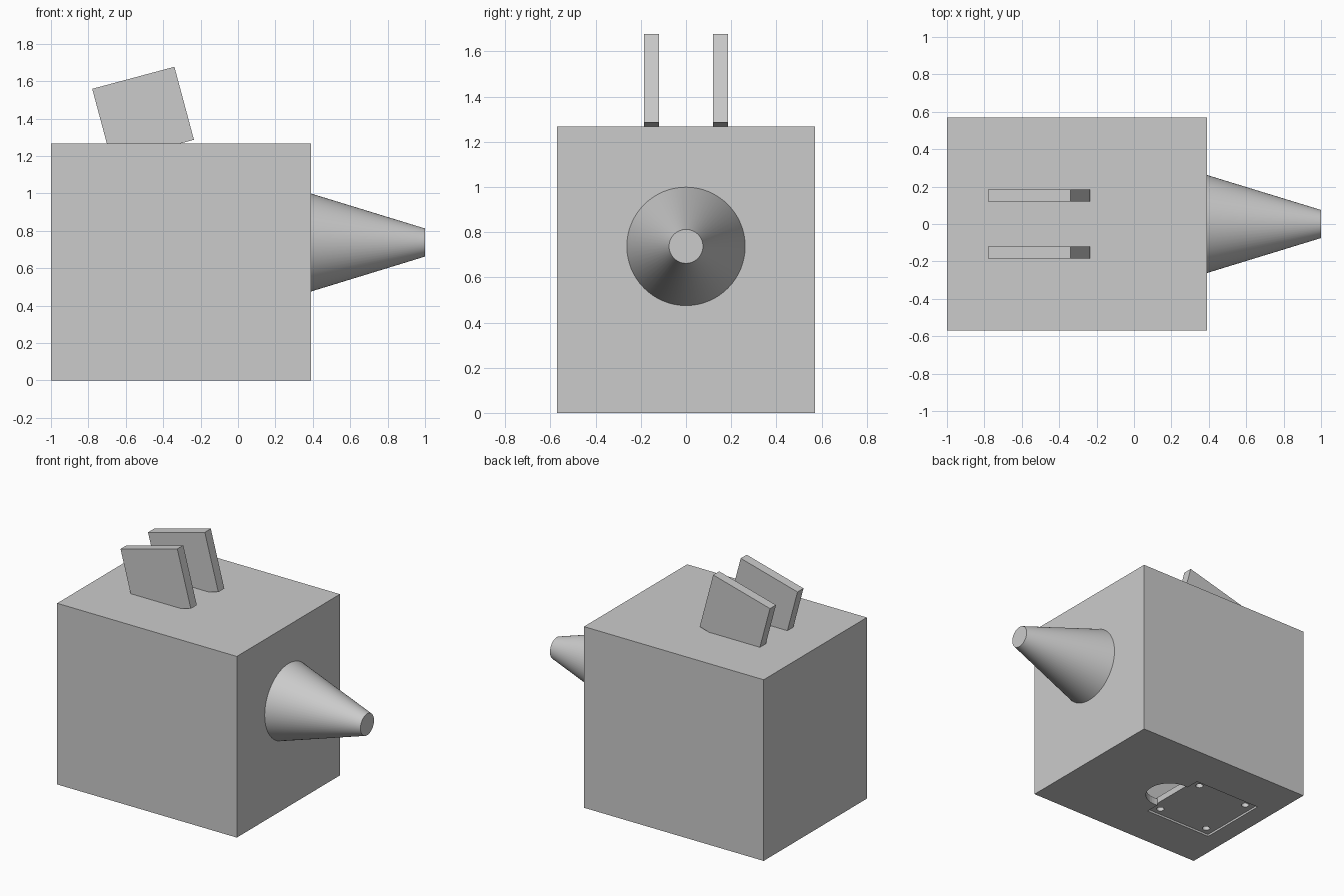
import bpy
from math import radians, pi

if "Cube" in bpy.data.objects:
    bpy.data.objects.remove(bpy.data.objects["Cube"], do_unlink=True)

grey = bpy.data.materials.new("plain_grey")
grey.use_nodes = True
grey.diffuse_color = (0.6, 0.6, 0.6, 1)
grey.node_tree.nodes["Principled BSDF"].inputs["Base Color"].default_value = (0.6, 0.6, 0.6, 1)


def finish(name):
    obj = bpy.context.object
    obj.name = name
    obj.data.materials.append(grey)
    return obj


def block(name, x, y, z, tilt=0):
    """Box given by its (min, max) range on each axis, tilted about y."""
    ranges = (x, y, z)
    bpy.ops.mesh.primitive_cube_add(size=1, location=[(a + b) / 2 for a, b in ranges])
    obj = bpy.context.object
    obj.scale = [b - a for a, b in ranges]
    bpy.ops.object.transform_apply(location=False, rotation=False, scale=True)
    obj.rotation_euler.y = tilt
    return finish(name)


def rod(name, x, y, radius, depth=0.3):
    bpy.ops.mesh.primitive_cylinder_add(vertices=48, radius=radius, depth=depth, location=(x, y, 0))
    return finish(name)


def cut(target, cutter):
    cutter.hide_render = True
    mod = target.modifiers.new("cut", "BOOLEAN")
    mod.operation = "DIFFERENCE"
    mod.solver = "EXACT"
    mod.object = cutter
    bpy.context.view_layer.objects.active = target
    bpy.ops.object.modifier_apply(modifier=mod.name)
    bpy.data.objects.remove(cutter, do_unlink=True)


# Hollow body with a cover opening and a round finger hole underneath
WALL = 0.05
left, right, half, height = -1.0, 0.39, 0.57, 1.267
body = block("body", (left, right), (-half, half), (0, height))
cut(body, block("cavity", (left + WALL, right - WALL), (WALL - half, half - WALL),
                (WALL, height - WALL)))
door_x, door_y = (-0.863, -0.335), (-0.257, 0.257)
cut(body, block("door_opening", door_x, door_y, (-0.1, 0.1)))
cut(body, rod("finger_hole", -0.31, 0, 0.158))

# Recessed cover with four screw holes
cover = block("bottom_cover", door_x, door_y, (0.015, 0.06))
for x in (-0.80, -0.40):
    for y in (-0.203, 0.203):
        cut(cover, rod("screw_hole", x, y, 0.025))

# Tapered snout
bpy.ops.mesh.primitive_cone_add(vertices=64, radius1=0.262, radius2=0.075, depth=0.61,
                                location=(0.695, 0, 0.737), rotation=(0, pi / 2, 0))
snout = finish("snout")
bpy.ops.object.shade_smooth_by_angle(angle=radians(30))

# Pair of tilted ears
for side, y in (("right", -0.152), ("left", 0.152)):
    block(side + "_ear", (-0.735, -0.28), (y - 0.033, y + 0.033), (1.2205, 1.6245), radians(-15))
